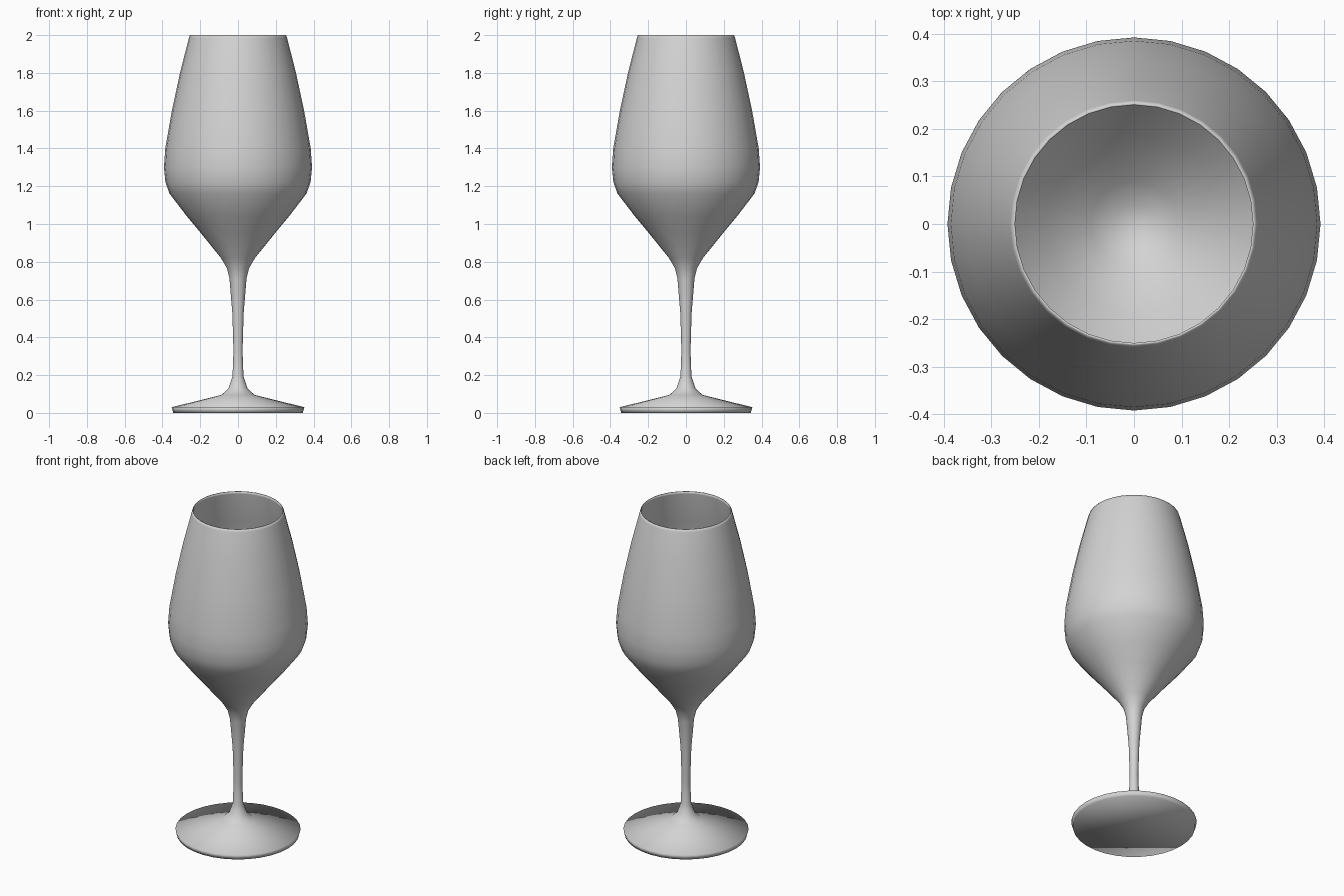
import bpy
import bmesh
from math import tau
from mathutils import Matrix, Vector

SIDES = 32

cube = bpy.data.objects.get("Cube")
if cube:
    bpy.data.objects.remove(cube, do_unlink=True)

# One flat grey for the whole piece
grey = bpy.data.materials.new("light_grey")
grey.use_nodes = True
colour = (0.65, 0.65, 0.65, 1)
grey.diffuse_color = colour
grey.node_tree.nodes["Principled BSDF"].inputs["Base Color"].default_value = colour

# Profile sections as (radius, height), running from the foot up and back inside
foot = [(0.343, 0), (0.351, 0.03), (0.088, 0.095), (0.05, 0.13)]
stem = [(0.029, 0.195), (0.024, 0.33), (0.03, 0.53), (0.045, 0.71), (0.058, 0.765)]
bowl = [(0.09, 0.82), (0.195, 0.95), (0.27, 1.04), (0.362, 1.16), (0.384, 1.22),
        (0.392, 1.3), (0.385, 1.4), (0.35, 1.6), (0.307, 1.8), (0.26, 1.985)]
rim = [(0.255, 2), (0.25, 2)]

# The inside follows the bowl with a thin wall, then rounds off at the axis
wall = 0.009
inside = [(r - wall, z) for r, z in reversed(bowl[1:])]
well = [(0.09, 0.853), (0.04, 0.824), (0, 0.816)]


def lathe(name, profile, material):
    """Spin a profile round z into one smooth closed object."""
    bm = bmesh.new()
    verts = [bm.verts.new((r, 0, z)) for r, z in profile]
    edges = [bm.edges.new(pair) for pair in zip(verts, verts[1:])]
    bmesh.ops.spin(bm, geom=verts + edges, cent=(0, 0, 0), axis=(0, 0, 1),
                   angle=tau, steps=SIDES)
    bmesh.ops.remove_doubles(bm, verts=bm.verts[:], dist=0.0005)
    # Flat underside of the foot
    border = [e for e in bm.edges if e.is_boundary]
    bmesh.ops.holes_fill(bm, edges=border, sides=0)
    bmesh.ops.recalc_face_normals(bm, faces=bm.faces[:])
    for face in bm.faces:
        face.smooth = True
    mesh = bpy.data.meshes.new(name)
    bm.to_mesh(mesh)
    bm.free()
    mesh.materials.append(material)
    obj = bpy.data.objects.new(name, mesh)
    bpy.context.collection.objects.link(obj)
    return obj


lathe("wine_glass", foot + stem + bowl + rim + inside + well, grey)
